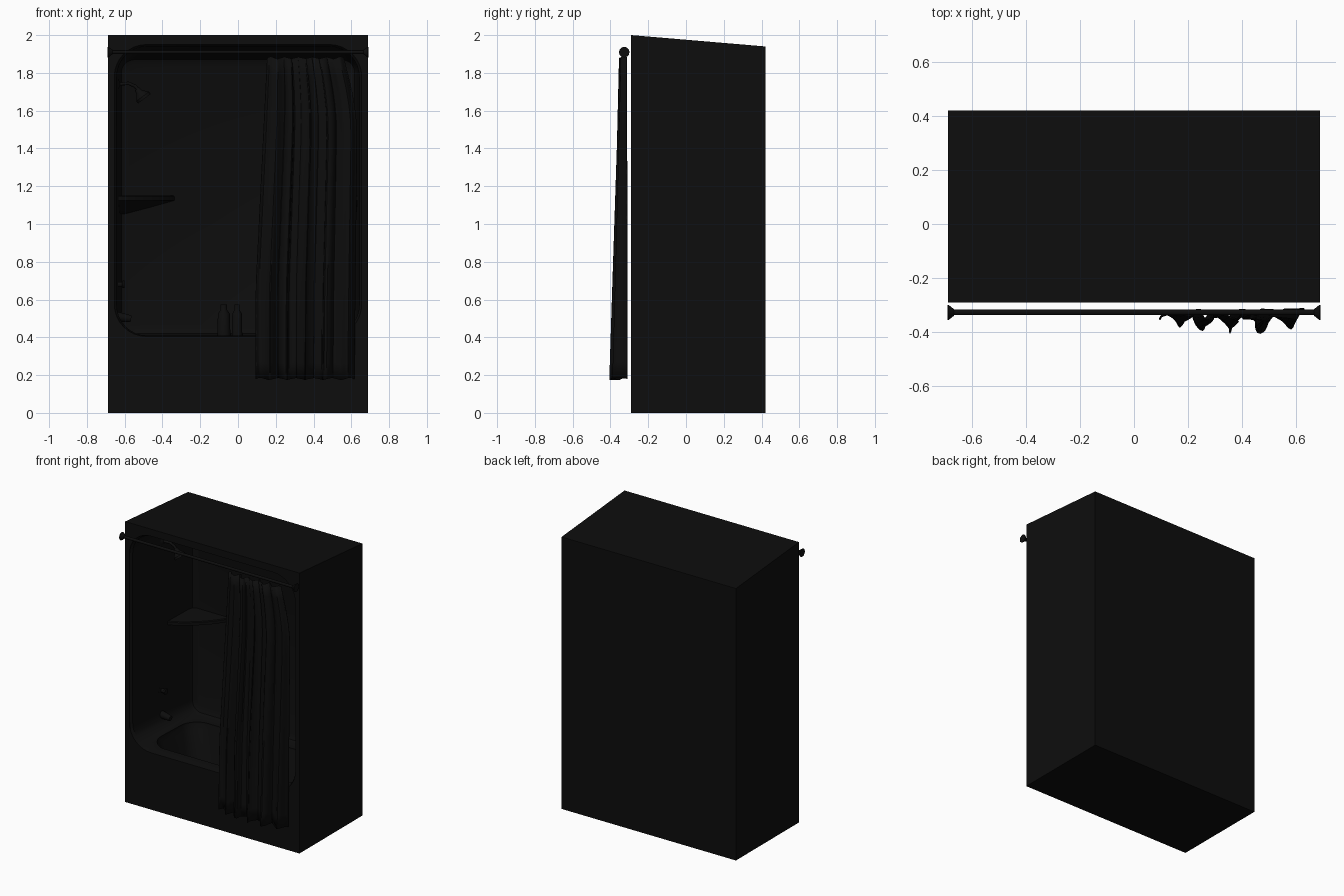
import bpy, bmesh, math
from mathutils import Vector

if "Cube" in bpy.data.objects:
    bpy.data.objects.remove(bpy.data.objects["Cube"])

black = bpy.data.materials.new("black")
black.diffuse_color = (0.004, 0.004, 0.004, 1)
black.use_nodes = True
black.node_tree.nodes["Principled BSDF"].inputs["Base Color"].default_value = black.diffuse_color


def finish(name, bm, smooth=True):
    bmesh.ops.recalc_face_normals(bm, faces=bm.faces)
    me = bpy.data.meshes.new(name)
    bm.to_mesh(me)
    bm.free()
    ob = bpy.data.objects.new(name, me)
    bpy.context.collection.objects.link(ob)
    me.materials.append(black)
    if smooth:
        shade(ob)
    return ob


def shade(ob):
    bpy.ops.object.select_all(action='DESELECT')
    ob.select_set(True)
    bpy.context.view_layer.objects.active = ob
    bpy.ops.object.shade_smooth_by_angle(angle=math.radians(35))


def loft(name, loops):
    """Skin a list of equal-length closed loops and cap both ends."""
    bm = bmesh.new()
    rows = [[bm.verts.new(p) for p in lp] for lp in loops]
    for a, b in zip(rows, rows[1:]):
        for i in range(len(a)):
            j = (i + 1) % len(a)
            bm.faces.new((a[i], a[j], b[j], b[i]))
    bm.faces.new(rows[0])
    bm.faces.new(rows[-1])
    return finish(name, bm)


def rrect(a0, a1, b0, b1, r, n=8):
    pts = []
    for k, (ca, cb) in enumerate(((a1 - r, b1 - r), (a0 + r, b1 - r),
                                  (a0 + r, b0 + r), (a1 - r, b0 + r))):
        for i in range(n + 1):
            t = math.pi / 2 * (k + i / n)
            pts.append((ca + r * math.cos(t), cb + r * math.sin(t)))
    return pts


def lathe(name, start, axis, profile, n=12):
    """Round part along an axis; profile is (distance, radius) pairs."""
    q = Vector(axis).to_track_quat('Z', 'Y')
    return loft(name, [[Vector(start) + q @ Vector((r * math.cos(2 * math.pi * i / n),
                r * math.sin(2 * math.pi * i / n), d)) for i in range(n)]
                for d, r in profile])


def tube(name, pts, r):
    cu = bpy.data.curves.new(name, 'CURVE')
    cu.dimensions = '3D'
    cu.bevel_depth, cu.bevel_resolution, cu.use_fill_caps = r, 2, True
    sp = cu.splines.new('POLY')
    sp.points.add(len(pts) - 1)
    for p, c in zip(sp.points, pts):
        p.co = (*c, 1)
    cu.materials.append(black)
    ob = bpy.data.objects.new(name, cu)
    bpy.context.collection.objects.link(ob)


# outer shell with a roof that falls to the back
side = [(-0.29, 0), (0.42, 0), (0.42, 1.94), (-0.29, 2.0)]
body = loft("tub_surround", [[(x, y, z) for y, z in side] for x in (-0.688, 0.688)])

# alcove: rounded opening, narrowing to a softly rounded back wall
alcove = loft("alcove_cutter", [[(x, y, z) for x, z in rrect(-w, w, b, t, r)] for y, w, b, t, r in (
    (-0.33, 0.655, 0.405, 1.95, 0.17), (-0.285, 0.655, 0.405, 1.95, 0.17),
    (-0.27, 0.642, 0.41, 1.94, 0.16), (0.34, 0.628, 0.41, 1.88, 0.08),
    (0.37, 0.618, 0.42, 1.87, 0.07), (0.385, 0.59, 0.45, 1.84, 0.05))])

# tub basin
basin = loft("basin_cutter", [[(x, y, z) for x, y in rrect(-w, w, f, b, r)] for z, w, f, b, r in (
    (0.55, 0.56, -0.20, 0.28, 0.12), (0.40, 0.555, -0.20, 0.28, 0.12),
    (0.37, 0.54, -0.185, 0.265, 0.12), (0.14, 0.49, -0.15, 0.24, 0.12),
    (0.10, 0.47, -0.13, 0.22, 0.11), (0.09, 0.43, -0.10, 0.19, 0.09))])

for cutter in (alcove, basin):
    m = body.modifiers.new("cut", 'BOOLEAN')
    m.operation, m.solver, m.object = 'DIFFERENCE', 'EXACT', cutter
    bpy.ops.object.select_all(action='DESELECT')
    body.select_set(True)
    bpy.context.view_layer.objects.active = body
    bpy.ops.object.modifier_apply(modifier=m.name)
    bpy.data.objects.remove(cutter)
shade(body)

# corner shelves and rod flanges, one per side
for s, label in ((-1, "left"), (1, "right")):
    loops = []
    for z, k in ((1.15, 0.98), (1.145, 1), (1.125, 1), (1.09, 0.6), (1.05, 0.12)):
        lp = [(s * 0.64, 0.40, z)]
        for i in range(9):
            t = math.pi / 2 * i / 8
            lp.append((s * (0.64 - 0.31 * k * math.cos(t) ** 1.5),
                       0.40 - 0.29 * k * math.sin(t) ** 1.5, z))
        loops.append(lp)
    loft(label + "_corner_shelf", loops)
    lathe(label + "_rod_flange", (s * 0.69, -0.327, 1.91), (-s, 0, 0),
          ((0, 0.028), (0.004, 0.028), (0.025, 0.012)))

# curtain rod
lathe("curtain_rod", (-0.67, -0.327, 1.91), (1, 0, 0), ((0, 0.01), (1.34, 0.01)))

# hanging curtain, folds deepening towards the hem
bm = bmesh.new()
nu, nv = 72, 20
grid = []
for j in range(nv + 1):
    v = j / nv
    z = 1.88 - 1.70 * v
    x0 = 0.155 - 0.06 * min(1, v * 1.4)
    x1 = 0.56 + 0.075 * math.sin(min(1, v * 4) * math.pi / 2) - 0.02 * v
    row = []
    for i in range(nu + 1):
        u = i / nu
        fold = 0.7 * math.sin(2 * math.pi * 5.5 * u + 1.2 * math.sin(5 * u) - 0.6 * v) \
            + 0.3 * math.sin(2 * math.pi * 9 * u + 1.5)
        sway = -0.015 * v * math.sin(math.pi * u ** 1.5)
        row.append(bm.verts.new((
            x0 + (x1 - x0) * u + 0.012 * math.sin(2 * math.pi * 11 * u) * min(u, 1 - u) * 2,
            -0.333 - 0.018 * v + sway + (0.02 + 0.02 * v) * fold,
            z + 0.006 * math.sin(2 * math.pi * 5.5 * u))))
    grid.append(row)
for a, b in zip(grid, grid[1:]):
    for i in range(nu):
        bm.faces.new((a[i], a[i + 1], b[i + 1], b[i]))
curtain = finish("shower_curtain", bm)
sol = curtain.modifiers.new("thickness", 'SOLIDIFY')
sol.thickness, sol.offset = 0.004, 0

# shower arm and head
lathe("shower_arm_plate", (-0.645, 0.06, 1.74), (1, 0, 0), ((0, 0.03), (0.01, 0.028), (0.02, 0.012)))
tube("shower_arm", [(-0.64, 0.06, 1.74), (-0.58, 0.06, 1.745), (-0.545, 0.06, 1.73), (-0.52, 0.06, 1.70)], 0.009)
lathe("shower_head", (-0.535, 0.06, 1.715), (0.6, 0, -0.8),
      ((0, 0.014), (0.02, 0.018), (0.05, 0.042), (0.065, 0.042)))

# tub spout and mixer handle
lathe("tub_spout", (-0.645, 0.05, 0.51), (1, 0, -0.15), ((0, 0.026), (0.05, 0.022), (0.08, 0.018)))
lathe("mixer_plate", (-0.645, 0.05, 0.68), (1, 0, 0), ((0, 0.04), (0.01, 0.036)))
lathe("mixer_handle", (-0.635, 0.05, 0.68), (1, 0, 0), ((0, 0.014), (0.02, 0.014), (0.025, 0.02), (0.035, 0.02)))

# two bottles on the back ledge
for x, r, label in ((-0.075, 0.035, "large_bottle"), (-0.005, 0.028, "small_bottle")):
    lathe(label, (x, 0.33, 0.405), (0, 0, 1),
          ((0, r), (0.12, r * 0.9), (0.14, r * 0.5), (0.17, r * 0.5)))
